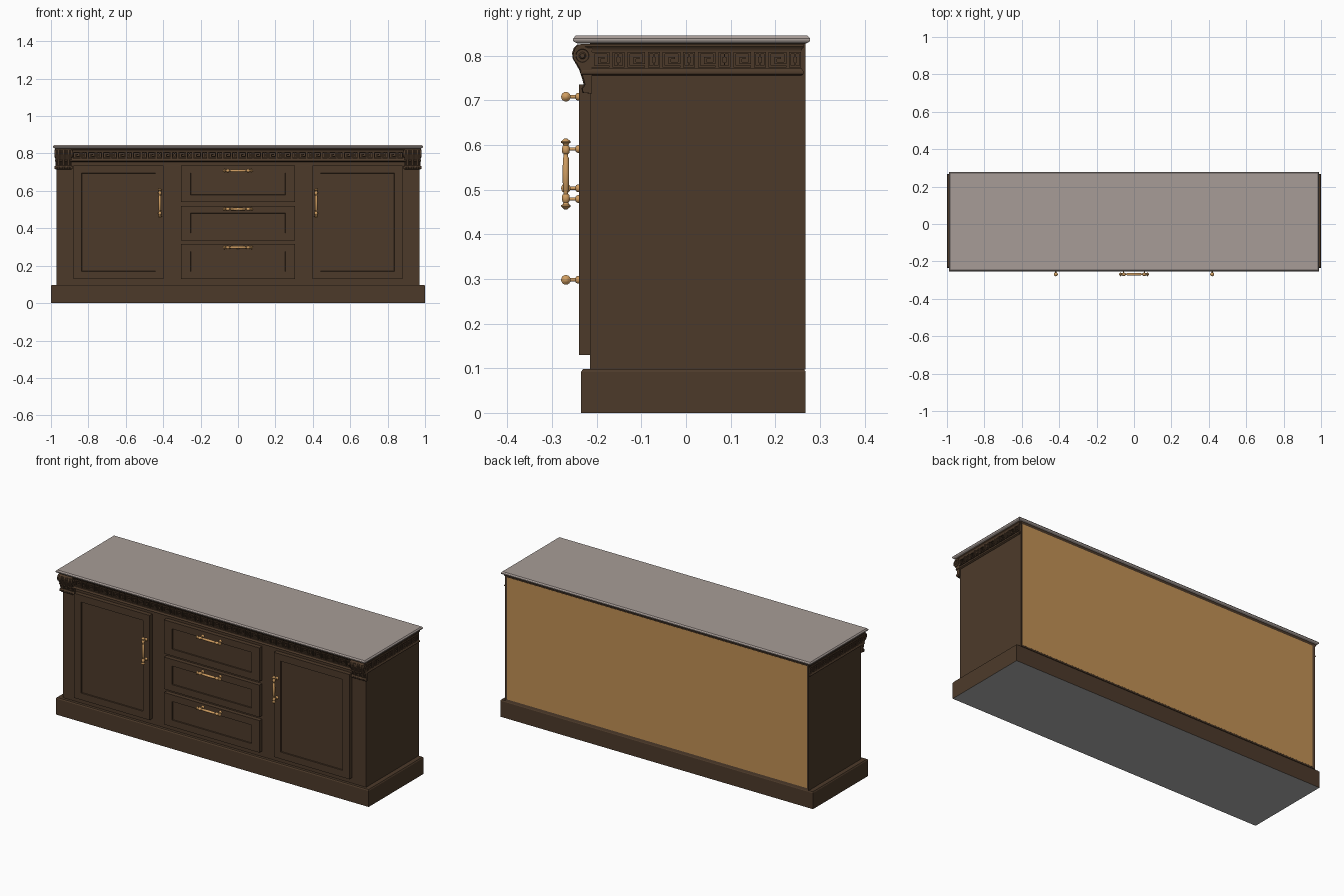
import bpy, bmesh, math
from mathutils import Vector

if "Cube" in bpy.data.objects:
    bpy.data.objects.remove(bpy.data.objects["Cube"])


def material(name, rgb):
    m = bpy.data.materials.new(name)
    m.diffuse_color = (*rgb, 1)
    m.use_nodes = True
    m.node_tree.nodes["Principled BSDF"].inputs["Base Color"].default_value = m.diffuse_color
    return m


WOOD = material("dark_wood", (0.073, 0.042, 0.023))
STONE = material("grey_stone", (0.39, 0.335, 0.31))
BRASS = material("brass", (0.63, 0.34, 0.12))
BOARD = material("tan_backboard", (0.54, 0.285, 0.09))
GREY = material("grey_underside", (0.45, 0.45, 0.45))


def finish(name, bm, mats, smooth=False):
    bmesh.ops.recalc_face_normals(bm, faces=bm.faces)
    me = bpy.data.meshes.new(name)
    bm.to_mesh(me)
    bm.free()
    ob = bpy.data.objects.new(name, me)
    bpy.context.collection.objects.link(ob)
    for m in mats:
        me.materials.append(m)
    if smooth:
        bpy.ops.object.select_all(action='DESELECT')
        ob.select_set(True)
        bpy.context.view_layer.objects.active = ob
        bpy.ops.object.shade_smooth_by_angle(angle=math.radians(50))
    return ob


def skin(bm, rings):
    """Join rings of points with quads and cap both ends."""
    vs = [[bm.verts.new(p) for p in r] for r in rings]
    n = len(vs[0])
    for a, b in zip(vs, vs[1:]):
        for i in range(n):
            bm.faces.new((a[i], a[(i + 1) % n], b[(i + 1) % n], b[i]))
    bm.faces.new(vs[0])
    bm.faces.new(vs[-1])


def stack(bm, x, y0, y1, profile):
    """Rectangular block symmetric in x; profile is a list of (inset, z)."""
    skin(bm, [[(-x + i, y0 + i, z), (x - i, y0 + i, z), (x - i, y1 - i, z), (-x + i, y1 - i, z)]
              for i, z in profile])


def box(bm, a, b):
    skin(bm, [[(a[0], a[1], z), (b[0], a[1], z), (b[0], b[1], z), (a[0], b[1], z)]
              for z in (a[2], b[2])])


def lathe(bm, origin, axis, profile, n=16):
    """Turned part; profile is a list of (distance along axis, radius)."""
    o, w = Vector(origin), Vector(axis)
    u = w.orthogonal().normalized()
    v = w.cross(u)
    skin(bm, [[o + w * t + (u * math.cos(k * math.tau / n) + v * math.sin(k * math.tau / n)) * r
               for k in range(n)] for t, r in profile])


# plinth with a small chamfer and a grey underside
bm = bmesh.new()
stack(bm, 1.0, -0.235, 0.268, [(0, 0), (0, 0.092), (0.004, 0.098)])
ob = finish("plinth", bm, [WOOD, GREY])
for p in ob.data.polygons:
    p.material_index = int(p.normal.z < -0.9)

# carcass with a recessed tan backboard
bm = bmesh.new()
box(bm, (-0.97, -0.215, 0.097), (0.97, 0.268, 0.827))
bmesh.ops.recalc_face_normals(bm, faces=bm.faces)
back = [f for f in bm.faces if f.normal.y > 0.9]
bmesh.ops.inset_region(bm, faces=back, thickness=0.012, use_even_offset=True)
for v in back[0].verts:
    v.co.y -= 0.004
finish("carcass", bm, [WOOD])
bm = bmesh.new()
box(bm, (-0.958, 0.262, 0.109), (0.958, 0.2645, 0.815))
finish("backboard", bm, [BOARD])

# stone worktop with moulded edge
bm = bmesh.new()
stack(bm, 0.989, -0.253, 0.278, [(0.010, 0.827), (0.002, 0.831), (0, 0.834),
                                 (0, 0.838), (0.006, 0.845)])
finish("worktop", bm, [STONE])

# frieze band and its upper and lower mouldings
bm = bmesh.new()
stack(bm, 0.971, -0.224, 0.260, [(0, 0.757), (0, 0.826)])
stack(bm, 0.979, -0.236, 0.2635, [(0.007, 0.755), (0, 0.759), (0, 0.764), (0.004, 0.771)])
stack(bm, 0.979, -0.236, 0.2635, [(0.005, 0.811), (0.003, 0.816), (0, 0.820), (0, 0.826)])
finish("frieze", bm, [WOOD])

# Greek key relief: spiral cells alternate with framed squares
SPIRAL = [(0, 0, .14, 1), (.14, .86, 1, 1), (.86, .22, 1, .86), (.34, .22, .86, .36),
          (.34, .36, .48, .68), (.48, .55, .70, .68), (.14, 0, 1, .12)]
SQUARE = [(0, 0, .16, 1), (.84, 0, 1, 1), (.16, .88, .84, 1), (.16, 0, .84, .12),
          (.34, .32, .66, .68), (.44, .12, .56, .32), (.44, .68, .56, .88)]


def greek_key(bm, start, end, pairs, place):
    step = (end - start) / pairs
    for k in range(pairs):
        for cells, off, wid in ((SPIRAL, 0.03, 0.50), (SQUARE, 0.61, 0.34)):
            s0 = start + (k + off) * step
            for x0, z0, x1, z1 in cells:
                c = [place(s0 + x * wid * step, d, 0.774 + z * 0.034)
                     for x, d, z in ((x0, 0, z0), (x1, 0.009, z1))]
                box(bm, *c)


bm = bmesh.new()
greek_key(bm, -0.885, 0.885, 22, lambda s, d, z: (s, -0.224 - d, z))
for sx in (-1, 1):
    greek_key(bm, -0.213, 0.262, 6, lambda s, d, z: (sx * (0.969 + d), s, z))
finish("greek_key_relief", bm, [WOOD])

# corner corbels: scrolled bracket, three ribs and side rosettes
CORBEL = [(-.21, .825), (-.240, .825), (-.248, .818), (-.252, .806), (-.251, .794), (-.244, .782),
          (-.236, .768), (-.230, .750), (-.226, .735), (-.231, .727), (-.229, .717), (-.21, .715)]
ROSETTE = [(0, 0.021), (0.004, 0.021), (0.004, 0.015), (0.002, 0.014),
           (0.002, 0.008), (0.006, 0.005), (0.006, 0.001)]
for side, sx in (("left", -1), ("right", 1)):
    bm = bmesh.new()
    skin(bm, [[(sx * x, y, z) for y, z in CORBEL] for x in (0.889, 0.977)])
    for c in (0.906, 0.933, 0.960):
        skin(bm, [[(sx * x, y - d, z) for y, z in CORBEL]
                  for x, d in ((c - 0.010, 0), (c - 0.006, 0.003), (c + 0.006, 0.003), (c + 0.010, 0))])
    lathe(bm, (sx * 0.976, -0.232, 0.800), (sx, 0, 0), ROSETTE, 20)
    lathe(bm, (sx * 0.890, -0.232, 0.800), (-sx, 0, 0), ROSETTE, 20)
    lathe(bm, (sx * 0.886, -0.224, 0.724), (sx, 0, 0), [(0, 0.008), (0.094, 0.008)])
    finish(side + "_corbel", bm, [WOOD])


# doors and drawer fronts: slabs with a recessed centre panel
def front_panel(name, x0, x1, z0, z1, bx, bz):
    bm = bmesh.new()
    skin(bm, [[(x0 + i, y, z0 + j), (x1 - i, y, z0 + j), (x1 - i, y, z1 - j), (x0 + i, y, z1 - j)]
              for i, j, y in ((0, 0, -0.21), (0, 0, -0.24), (bx, bz, -0.24),
                              (bx + 0.001, bz + 0.001, -0.234))])
    finish(name, bm, [WOOD])


front_panel("left_door", -0.88, -0.397, 0.13, 0.735, 0.044, 0.04)
front_panel("right_door", 0.397, 0.88, 0.13, 0.735, 0.044, 0.04)
for name, z0, z1 in (("top", 0.54, 0.735), ("middle", 0.335, 0.52), ("bottom", 0.13, 0.315)):
    front_panel(name + "_drawer", -0.305, 0.305, z0, z1, 0.052, 0.039)

# turned brass handles: half profile mirrored about the middle, plus two posts
HALF = [(0.036, 0.0066), (0.038, 0.005), (0.045, 0.005), (0.047, 0.008), (0.055, 0.009),
        (0.062, 0.0075), (0.064, 0.0055), (0.068, 0.007), (0.070, 0.0108), (0.073, 0.0108),
        (0.076, 0.007), (0.079, 0.004)]
PROFILE = [(-t, r) for t, r in reversed(HALF)] + [(0, 0.0075)] + HALF
POST = [(0, 0.004), (0.021, 0.004), (0.023, 0.007), (0.026, 0.009), (0.032, 0.009)]


def handle(name, x, z, axis):
    bm = bmesh.new()
    c = Vector((x, -0.269, z))
    lathe(bm, c, axis, PROFILE)
    for s in (-1, 1):
        lathe(bm, c + Vector(axis) * 0.056 * s, (0, 1, 0), POST, 12)
    finish(name, bm, [BRASS], smooth=True)


handle("left_door_handle", -0.418, 0.535, (0, 0, 1))
handle("right_door_handle", 0.418, 0.535, (0, 0, 1))
for name, z in (("top", 0.708), ("middle", 0.503), ("bottom", 0.298)):
    handle(name + "_drawer_handle", 0, z, (1, 0, 0))
